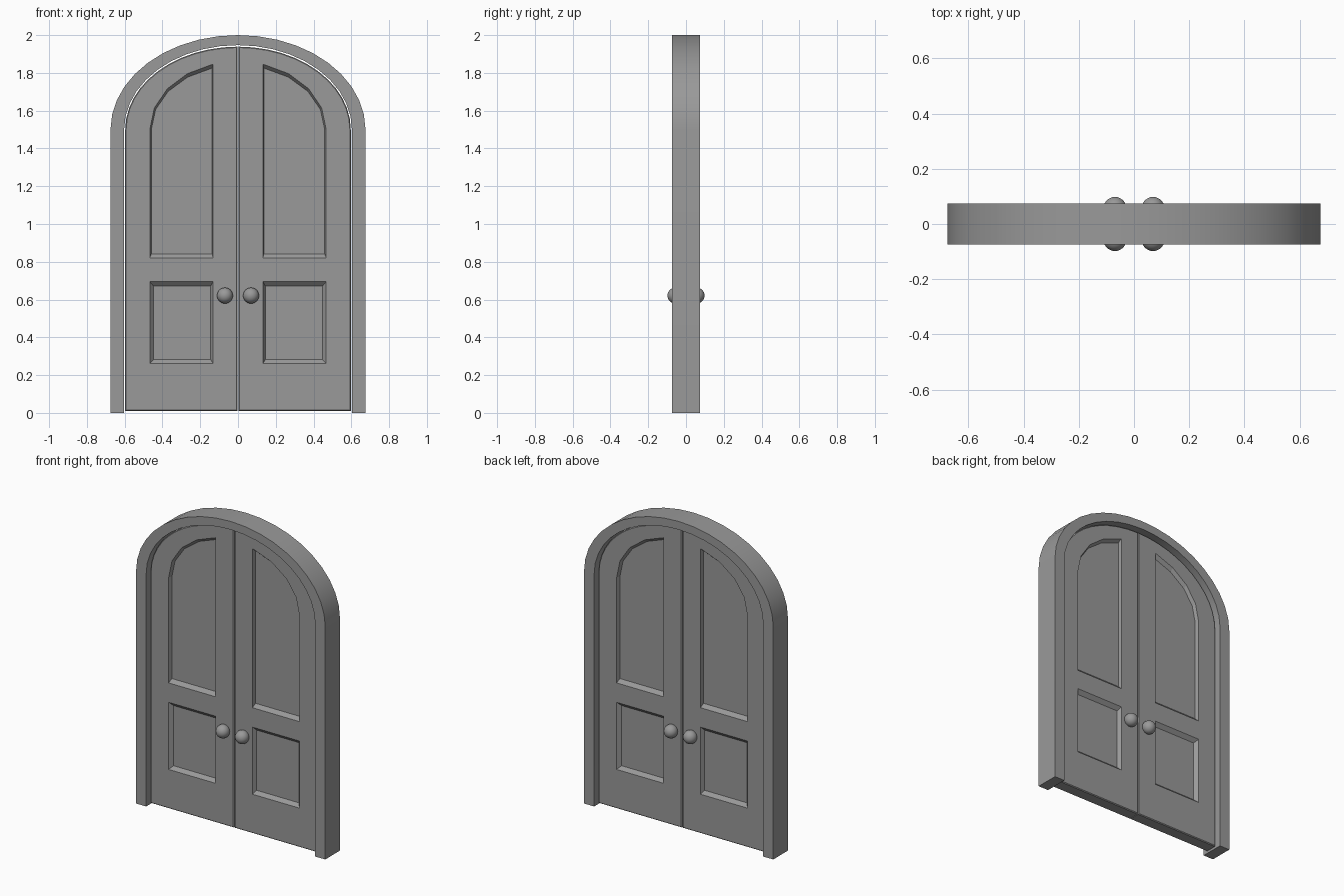
import bpy, bmesh, math

if "Cube" in bpy.data.objects:
    bpy.data.objects.remove(bpy.data.objects["Cube"])

SPRING = 1.5  # height where every arch begins

# Dark grey paint shared by all parts
paint = bpy.data.materials.new("dark_grey")
paint.diffuse_color = (0.32, 0.32, 0.32, 1)
paint.use_nodes = True
paint.node_tree.nodes["Principled BSDF"].inputs["Base Color"].default_value = paint.diffuse_color


def arch(x0, a, z0, h, n=12):
    """Right-hand half arch outline in x, z: straight sides, elliptical top."""
    t0 = math.acos(x0 / a)
    top = [(a * math.cos(t0 * i / n), SPRING + h * math.sin(t0 * i / n)) for i in range(n + 1)]
    return [(x0, z0), (a, z0)] + top


def rect(x0, x1, z0, z1):
    return [(x0, z0), (x1, z0), (x1, z1), (x0, z1)]


def loft(bm, rings):
    """Closed solid through (outline, y) rings."""
    loops = [[bm.verts.new((x, y, z)) for x, z in pts] for pts, y in rings]
    n = len(loops[0])
    for a, b in zip(loops, loops[1:]):
        for i in range(n):
            j = (i + 1) % n
            bm.faces.new((a[i], a[j], b[j], b[i]))
    bm.faces.new(loops[0])
    bm.faces.new(loops[-1][::-1])


def finish(bm, name, smooth=False):
    bmesh.ops.recalc_face_normals(bm, faces=bm.faces[:])
    me = bpy.data.meshes.new(name)
    bm.to_mesh(me)
    bm.free()
    me.materials.append(paint)
    ob = bpy.data.objects.new(name, me)
    bpy.context.collection.objects.link(ob)
    if smooth:
        bpy.ops.object.select_all(action='DESELECT')
        ob.select_set(True)
        bpy.context.view_layer.objects.active = ob
        bpy.ops.object.shade_smooth_by_angle(angle=math.radians(35))
    return ob


# Arched frame: a rectangular section swept along the opening
bm = bmesh.new()
N = 20
sections = []
for k in range(-1, N + 2):
    t = math.pi * min(max(k, 0), N) / N
    foot = k in (-1, N + 1)
    sec = []
    for a, h, y in ((0.675, 0.5, -0.075), (0.675, 0.5, 0.075),
                    (0.603, 0.447, 0.075), (0.603, 0.447, -0.075)):
        z = 0 if foot else SPRING + h * math.sin(t)
        sec.append(bm.verts.new((a * math.cos(t), y, z)))
    sections.append(sec)
for s, t in zip(sections, sections[1:]):
    for i in range(4):
        j = (i + 1) % 4
        bm.faces.new((s[i], s[j], t[j], t[i]))
bm.faces.new(sections[0])
bm.faces.new(sections[-1][::-1])
finish(bm, "door_frame", True)

# Door leaf with softened edges
FACE, B = 0.04, 0.005
full = arch(0.002, 0.597, 0.01, 0.439)
slim = arch(0.002 + B, 0.597 - B, 0.01 + B, 0.439 - B)
bm = bmesh.new()
loft(bm, [(slim, -FACE), (full, -FACE + B), (full, FACE - B), (slim, FACE)])
leaf = finish(bm, "door_leaf_pair")

# Sloped panel recesses, cut on both faces
bm = bmesh.new()
panels = [
    (arch(0.132, 0.467, 0.82, 0.361, 4), arch(0.137, 0.459, 0.842, 0.341, 4)),
    (rect(0.132, 0.467, 0.262, 0.695), rect(0.145, 0.447, 0.283, 0.671)),
]
for s in (-1, 1):
    for rim, floor in panels:
        loft(bm, [(rim, s * (FACE + 0.03)), (rim, s * FACE), (floor, s * (FACE - 0.022))])
cutter = finish(bm, "panel_cutter")
cutter.hide_render = True
cutter.hide_viewport = True

cut = leaf.modifiers.new("panels", 'BOOLEAN')
cut.operation = 'DIFFERENCE'
cut.solver = 'EXACT'
cut.object = cutter
mirror = leaf.modifiers.new("second_leaf", 'MIRROR')
mirror.use_mirror_merge = False

# Round knobs on both leaves, front and back
for side, sx in (("left", -1), ("right", 1)):
    for face, sy in (("front", -1), ("back", 1)):
        bm = bmesh.new()
        bmesh.ops.create_uvsphere(bm, u_segments=24, v_segments=14, radius=0.042)
        bmesh.ops.translate(bm, verts=bm.verts[:], vec=(sx * 0.069, sy * 0.056, 0.621))
        finish(bm, f"knob_{face}_{side}", True)
